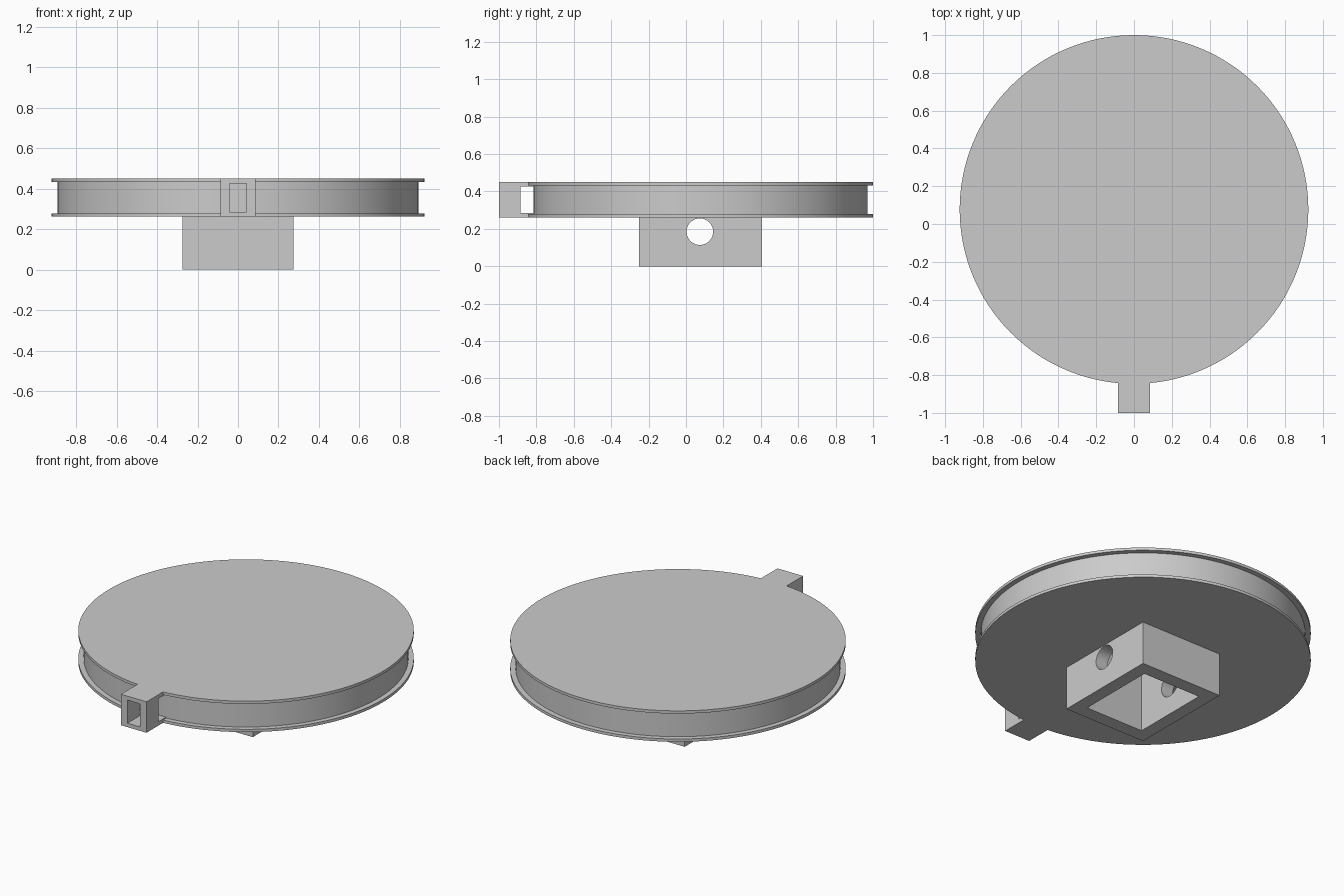
import bpy
import math
from mathutils import Matrix, Vector

cube = bpy.data.objects.get("Cube")
if cube:
    bpy.data.objects.remove(cube, do_unlink=True)

# Shared dimensions
CENTRE_Y = 0.077
RIM_R, DRUM_R = 0.923, 0.893
BASE_Z, TOP_Z = 0.262, 0.45
FLANGE, ARM = 0.017, 0.024
SEGMENTS = 128

grey = bpy.data.materials.new("plain grey")
grey.use_nodes = True
grey.diffuse_color = (0.6, 0.6, 0.6, 1)
grey.node_tree.nodes["Principled BSDF"].inputs["Base Color"].default_value = grey.diffuse_color


def finish(name):
    obj = bpy.context.object
    obj.name = name
    obj.data.materials.append(grey)
    return obj


def box(name, low, high):
    low, high = Vector(low), Vector(high)
    bpy.ops.mesh.primitive_cube_add(size=1)
    obj = finish(name)
    obj.data.transform(Matrix.Translation((low + high) / 2) @ Matrix.Diagonal((*(high - low), 1)))
    return obj


def cylinder(name, radius, depth, location, rotation=(0, 0, 0), sides=SEGMENTS):
    bpy.ops.mesh.primitive_cylinder_add(vertices=sides, radius=radius, depth=depth,
                                        location=location, rotation=rotation)
    return finish(name)


def boolean(target, tool, operation):
    mod = target.modifiers.new(operation.lower(), "BOOLEAN")
    mod.operation, mod.solver, mod.object = operation, "EXACT", tool
    bpy.ops.object.select_all(action="DESELECT")
    target.select_set(True)
    bpy.context.view_layer.objects.active = target
    bpy.ops.object.modifier_apply(modifier=mod.name)
    bpy.data.objects.remove(tool, do_unlink=True)


def smooth(obj):
    bpy.ops.object.select_all(action="DESELECT")
    obj.select_set(True)
    bpy.context.view_layer.objects.active = obj
    bpy.ops.object.shade_smooth_by_angle(angle=math.radians(30))


# Spool: a drum between two thin flanges, with the square socket running up into it
middle = (BASE_Z + TOP_Z) / 2
spool = cylinder("spool", DRUM_R, TOP_Z - BASE_Z - FLANGE, (0, CENTRE_Y, middle))
for z in (BASE_Z + FLANGE / 2, TOP_Z - FLANGE / 2):
    boolean(spool, cylinder("flange", RIM_R, FLANGE, (0, CENTRE_Y, z)), "UNION")

# Hub block under the spool, with a cross pin hole
hub = box("hub", (-0.275, CENTRE_Y - 0.328, 0), (0.275, CENTRE_Y + 0.328, BASE_Z))
for part in (spool, hub):
    boolean(part, box("socket_cutter", (-0.195, CENTRE_Y - 0.245, -0.1),
                      (0.195, CENTRE_Y + 0.245, TOP_Z - ARM)), "DIFFERENCE")
boolean(hub, cylinder("pin_cutter", 0.071, 1, (0, CENTRE_Y - 0.003, 0.185),
                      (0, math.pi / 2, 0), 64), "DIFFERENCE")

# Guide tab: a square eyelet held ahead of the drum by two arms
guide = box("guide_tab", (-0.086, -1, BASE_Z), (0.086, -0.8, TOP_Z))
slot_low, slot_high = BASE_Z + ARM, TOP_Z - ARM
boolean(guide, box("gap_cutter", (-0.2, -0.885, slot_low), (0.2, -0.7, slot_high)), "DIFFERENCE")
boolean(guide, box("eyelet_cutter", (-0.042, -1.1, slot_low), (0.042, -0.86, slot_high)), "DIFFERENCE")
boolean(spool, guide, "UNION")

for part in (spool, hub):
    smooth(part)
